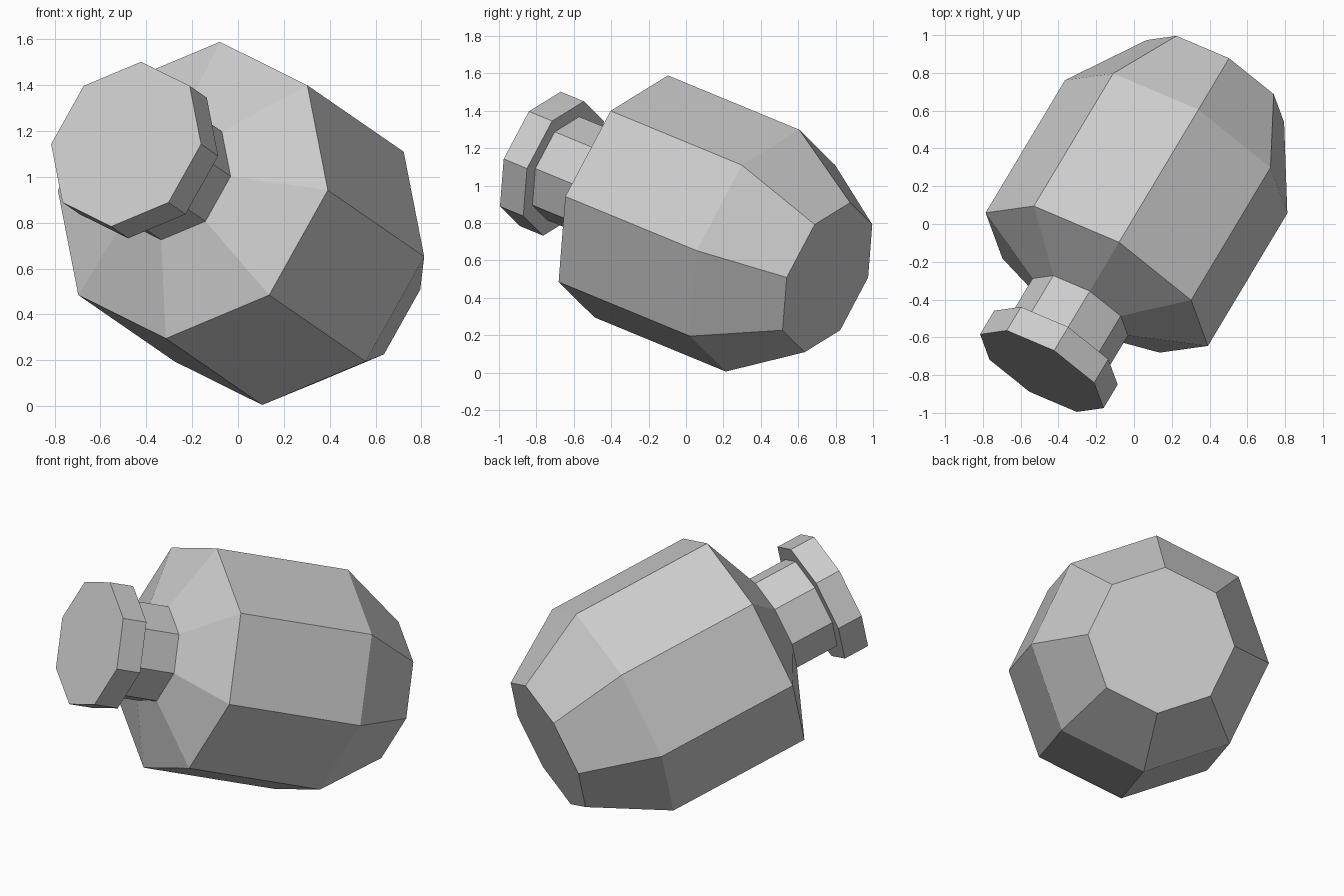
import bpy
import bmesh
from math import cos, sin, tau, radians
from mathutils import Matrix, Euler

SIDES = 8

cube = bpy.data.objects.get("Cube")
if cube:
    bpy.data.objects.remove(cube, do_unlink=True)

grey = bpy.data.materials.new("light grey")
grey.use_nodes = True
grey.diffuse_color = (0.6, 0.6, 0.6, 1)
grey.node_tree.nodes["Principled BSDF"].inputs["Base Color"].default_value = grey.diffuse_color

# Lean of the whole jar: the neck points forward, up and to its right
LEAN = Matrix.Translation((-0.197, -0.293, 0.942)) @ Euler(
    (radians(70.5), 0, radians(-30.9))).to_matrix().to_4x4()


def turned_part(name, profile, close_start=False, close_end=False):
    """Sweep (radius, height) points round the axis as flat eight-sided rings."""
    bm = bmesh.new()
    rings = [[bm.verts.new((r * cos(tau * i / SIDES), r * sin(tau * i / SIDES), h))
              for i in range(SIDES)] for r, h in profile]
    for low, high in zip(rings, rings[1:]):
        for i in range(SIDES):
            j = (i + 1) % SIDES
            bm.faces.new((low[i], low[j], high[j], high[i]))
    if close_start:
        bm.faces.new(rings[0][::-1])
    if close_end:
        bm.faces.new(rings[-1])
    bm.transform(LEAN)
    mesh = bpy.data.meshes.new(name)
    bm.to_mesh(mesh)
    bm.free()
    mesh.materials.append(grey)
    obj = bpy.data.objects.new(name, mesh)
    bpy.context.collection.objects.link(obj)
    return obj


# Jar: flat base, tapered foot, straight wall, shoulder and neck
turned_part("jar_body", [(0.424, -1.297), (0.686, -0.868), (0.686, 0),
                         (0.294, 0.181), (0.294, 0.447)], close_start=True)

# Stopper: flat underside round the neck, rim and flat top
turned_part("stopper", [(0.294, 0.447), (0.381, 0.447), (0.381, 0.601)], close_end=True)
